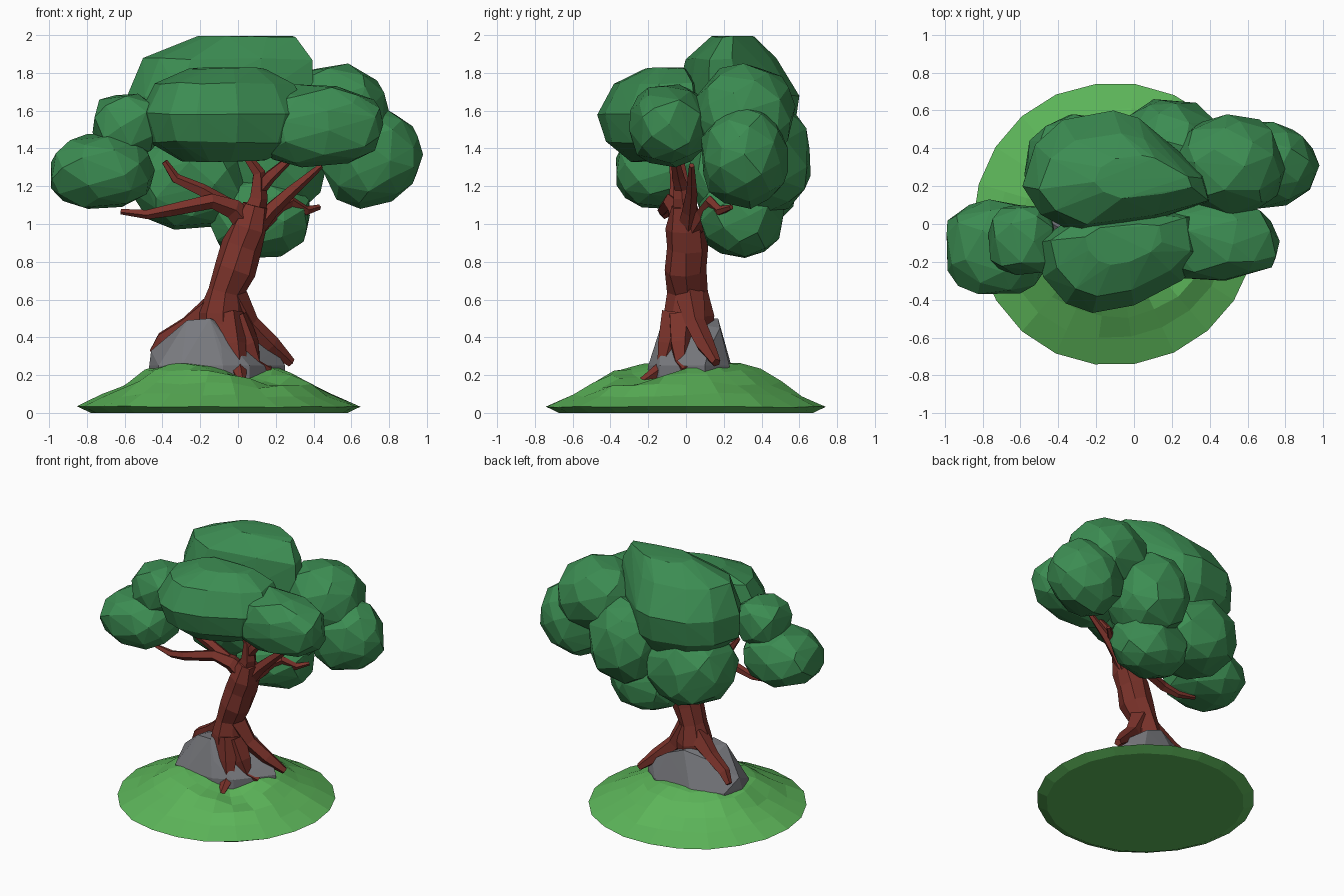
import bpy, bmesh, math, random
from mathutils import Vector, Quaternion

if "Cube" in bpy.data.objects:
    bpy.data.objects.remove(bpy.data.objects["Cube"], do_unlink=True)
rng = random.Random(7)


def material(name, rgb):
    m = bpy.data.materials.new(name)
    m.use_nodes = True
    m.diffuse_color = (*rgb, 1)
    m.node_tree.nodes["Principled BSDF"].inputs["Base Color"].default_value = (*rgb, 1)
    return m


LEAF = material("leaf green", (0.045, 0.265, 0.085))
GRASS = material("grass green", (0.107, 0.46, 0.1))
BARK = material("red brown bark", (0.2, 0.033, 0.024))
STONE = material("grey stone", (0.19, 0.193, 0.21))


def finish(name, bm, mat):
    bmesh.ops.recalc_face_normals(bm, faces=bm.faces)
    mesh = bpy.data.meshes.new(name)
    bm.to_mesh(mesh)
    bm.free()
    mesh.materials.append(mat)
    obj = bpy.data.objects.new(name, mesh)
    bpy.context.collection.objects.link(obj)


def hull(name, points, mat):
    bm = bmesh.new()
    for p in points:
        bm.verts.new(p)
    res = bmesh.ops.convex_hull(bm, input=bm.verts)
    loose = {v for v in res["geom_interior"] if isinstance(v, bmesh.types.BMVert)}
    bmesh.ops.delete(bm, geom=list(loose), context="VERTS")
    finish(name, bm, mat)


def loft(name, rings, mat):
    """Skin a list of equal-length point rings and cap both ends."""
    bm = bmesh.new()
    loops = [[bm.verts.new(p) for p in ring] for ring in rings]
    n = len(loops[0])
    for a, b in zip(loops, loops[1:]):
        for i in range(n):
            j = (i + 1) % n
            bm.faces.new((a[i], a[j], b[j], b[i]))
    bm.faces.new(loops[0])
    bm.faces.new(loops[-1])
    finish(name, bm, mat)


def limb(name, path, sides=5, rough=0.1):
    """Tapered bark tube along (x, y, z, radius) points."""
    pts = [Vector(p[:3]) for p in path]
    rings, prev, q = [], Vector((0, 0, 1)), Quaternion()
    for i, p in enumerate(pts):
        t = (pts[min(i + 1, len(pts) - 1)] - pts[max(i - 1, 0)]).normalized()
        q = prev.rotation_difference(t) @ q
        prev = t
        ring = []
        for k in range(sides):
            a = math.tau * k / sides
            r = path[i][3] * rng.uniform(1 - rough, 1 + rough)
            ring.append(p + q @ Vector((r * math.cos(a), r * math.sin(a), 0)))
        rings.append(ring)
    loft(name, rings, BARK)


def leaf_clump(name, lo, hi, count=44, box=0.88, taper=0.0):
    """Faceted rounded clump filling a bounding box; taper narrows the +x end."""
    pts = []
    for i in range(count):
        z = 1 - 2 * (i + 0.5) / count
        a = i * math.pi * (3 - math.sqrt(5)) + rng.uniform(-0.25, 0.25)
        s = math.sqrt(1 - z * z)
        d = [s * math.cos(a), s * math.sin(a), z]
        d = [math.copysign(abs(c) ** box, c) * rng.uniform(0.95, 1.03) for c in d]
        pts.append((d[0], d[1] * (1 - taper * d[0]), d[2] * (1 - taper * d[0])))
    mn = [min(p[c] for p in pts) for c in range(3)]
    mx = [max(p[c] for p in pts) for c in range(3)]
    fitted = [[lo[c] + (p[c] - mn[c]) / (mx[c] - mn[c]) * (hi[c] - lo[c])
               for c in range(3)] for p in pts]
    hull(name, fitted, LEAF)


def layered_clump(name, outline, centre, levels):
    """Clump from a plan outline, scaled and shifted at each (z, sx, sy, dx, dy) level."""
    cx, cy = centre
    hull(name, [(cx + (x - cx) * sx + dx, cy + (y - cy) * sy + dy, z + rng.uniform(-0.012, 0))
                for z, sx, sy, dx, dy in levels for x, y in outline], LEAF)


# Grassy mound, hollowed where the front roots come down
mound = []
for r, z, wob in ((0.68, 0, 0), (0.75, 0.032, 0.004), (0.61, 0.095, 0.012), (0.5, 0.155, 0.014),
                  (0.39, 0.222, 0.012), (0.29, 0.255, 0.01), (0.19, 0.265, 0.005), (0.08, 0.27, 0)):
    ring = []
    for k in range(22):
        a = math.tau * k / 22
        rr = r + rng.uniform(-wob, wob)
        x, y = -0.1 + rr * math.cos(a), rr * math.sin(a)
        dip = 0.1 * math.exp(-((x - 0.1) ** 2 + (y + 0.2) ** 2) / 0.035) if r < 0.6 else 0
        ring.append((x, y, z - dip + rng.uniform(-wob, wob)))
    mound.append(ring)
loft("grass_mound", mound, GRASS)

# Rock around the foot of the trunk
foot = [(-0.47, 0), (-0.42, -0.15), (-0.3, -0.2), (-0.08, -0.2), (0.06, -0.14),
        (0.25, 0.1), (0.1, 0.23), (-0.2, 0.24), (-0.43, 0.15)]
top = [(-0.46, 0.02, 0.33), (-0.27, -0.1, 0.49), (-0.15, -0.12, 0.5), (-0.1, 0.17, 0.5),
       (-0.28, 0.12, 0.45), (0.03, 0.18, 0.45), (-0.09, -0.16, 0.36), (0.2, 0.12, 0.33)]
hull("rock", [(x, y, 0.16) for x, y in foot] + [(x, y, 0.25) for x, y in foot] + top, STONE)

# Trunk
limb("trunk", [(-0.06, 0, 0.2, 0.12), (-0.08, 0, 0.4, 0.135), (-0.08, 0.01, 0.52, 0.132),
               (-0.065, 0.01, 0.64, 0.1), (-0.02, 0, 0.76, 0.108), (0.02, 0, 0.88, 0.112),
               (0.06, 0, 0.98, 0.1), (0.09, -0.01, 1.1, 0.07)], sides=8, rough=0.12)

# Roots
roots = {
    "root_right": [(-0.12, 0.03, 0.56, 0.08), (-0.27, 0.08, 0.46, 0.055),
                   (-0.4, 0.11, 0.39, 0.045), (-0.45, 0.13, 0.32, 0.025)],
    "root_front": [(-0.05, -0.05, 0.52, 0.08), (-0.02, -0.09, 0.36, 0.065),
                   (0, -0.12, 0.24, 0.045), (0.02, -0.23, 0.165, 0.022)],
    "root_front_left": [(-0.02, -0.02, 0.5, 0.08), (0.05, -0.03, 0.36, 0.065),
                        (0.09, -0.02, 0.26, 0.042), (0.17, 0, 0.225, 0.022)],
    "root_left": [(-0.03, 0.02, 0.62, 0.08), (0.06, 0.05, 0.47, 0.06),
                  (0.17, 0.1, 0.36, 0.05), (0.28, 0.16, 0.265, 0.025)],
}
# Branches
branches = {
    "branch_right_low": [(0.04, 0, 1.0, 0.07), (-0.03, -0.04, 1.08, 0.06),
                         (-0.14, -0.08, 1.12, 0.042), (-0.36, -0.12, 1.075, 0.033),
                         (-0.48, -0.11, 1.05, 0.025), (-0.62, -0.09, 1.065, 0.015)],
    "branch_right_high": [(-0.06, -0.04, 1.1, 0.045), (-0.19, -0.05, 1.18, 0.036),
                          (-0.33, -0.06, 1.24, 0.03), (-0.39, -0.07, 1.33, 0.018)],
    "branch_middle": [(0.07, 0, 1.03, 0.075), (0.11, -0.02, 1.14, 0.052),
                      (0.11, -0.03, 1.27, 0.036), (0.03, -0.04, 1.38, 0.022)],
    "branch_fork": [(0.11, -0.02, 1.18, 0.04), (0.17, -0.04, 1.25, 0.034),
                    (0.28, -0.06, 1.35, 0.02)],
    "branch_left": [(0.07, 0.01, 0.96, 0.065), (0.17, 0.02, 1.07, 0.045),
                    (0.28, 0.03, 1.17, 0.033), (0.44, 0.03, 1.31, 0.016)],
    "branch_back": [(0.08, 0.03, 0.97, 0.06), (0.18, 0.09, 1.06, 0.042),
                    (0.28, 0.13, 1.12, 0.033), (0.36, 0.18, 1.07, 0.026), (0.43, 0.24, 1.09, 0.015)],
}
for name, path in {**roots, **branches}.items():
    limb(name, path)

# Two large upper leaf clumps
layered_clump("leaves_crown",
              [(-0.62, 0.2), (-0.55, 0.42), (-0.4, 0.55), (-0.12, 0.6), (0.02, 0.56), (0.37, 0.28),
               (0.41, 0.12), (0.1, 0.02), (-0.33, -0.05), (-0.52, 0.05)], (-0.1, 0.25),
              [(1.35, 0.6, 0.6, 0, 0.02), (1.5, 0.94, 0.92, 0, 0), (1.68, 0.96, 1, 0.01, 0),
               (1.88, 0.87, 0.74, 0.05, -0.03), (2.0, 0.5, 0.35, 0.15, -0.01)])
layered_clump("leaves_front",
              [(-0.52, -0.1), (-0.48, -0.28), (-0.36, -0.42), (-0.22, -0.47), (0, -0.43),
               (0.25, -0.3), (0.38, -0.17), (0.35, 0.05), (0.1, 0.07), (-0.35, 0.02)], (-0.08, -0.18),
              [(1.34, 0.5, 0.45, 0, 0.02), (1.44, 0.88, 0.84, 0, 0), (1.59, 1, 1, 0, 0),
               (1.75, 0.82, 0.8, 0, 0.03), (1.83, 0.45, 0.4, 0.02, 0.08)])

# Smaller leaf clumps
leaf_clump("leaves_front_left", (0.08, -0.3, 1.3), (0.77, 0.12, 1.74), 44, 0.82, 0.06)
leaf_clump("leaves_back_left", (0.22, 0.05, 1.33), (0.8, 0.58, 1.85))
leaf_clump("leaves_far_left", (0.44, 0.08, 1.08), (0.98, 0.54, 1.62), 44, 0.88, 0.12)
leaf_clump("leaves_far_right", (-0.99, -0.37, 1.08), (-0.44, 0.13, 1.48))
leaf_clump("leaves_small_right", (-0.77, -0.27, 1.36), (-0.42, 0.1, 1.69), 30, 0.8)
leaf_clump("leaves_back", (-0.06, 0.12, 1.05), (0.48, 0.66, 1.66))
leaf_clump("leaves_back_right", (-0.58, 0.02, 0.97), (0.06, 0.58, 1.5))
leaf_clump("leaves_low_back", (-0.16, 0.07, 0.82), (0.38, 0.52, 1.24))
